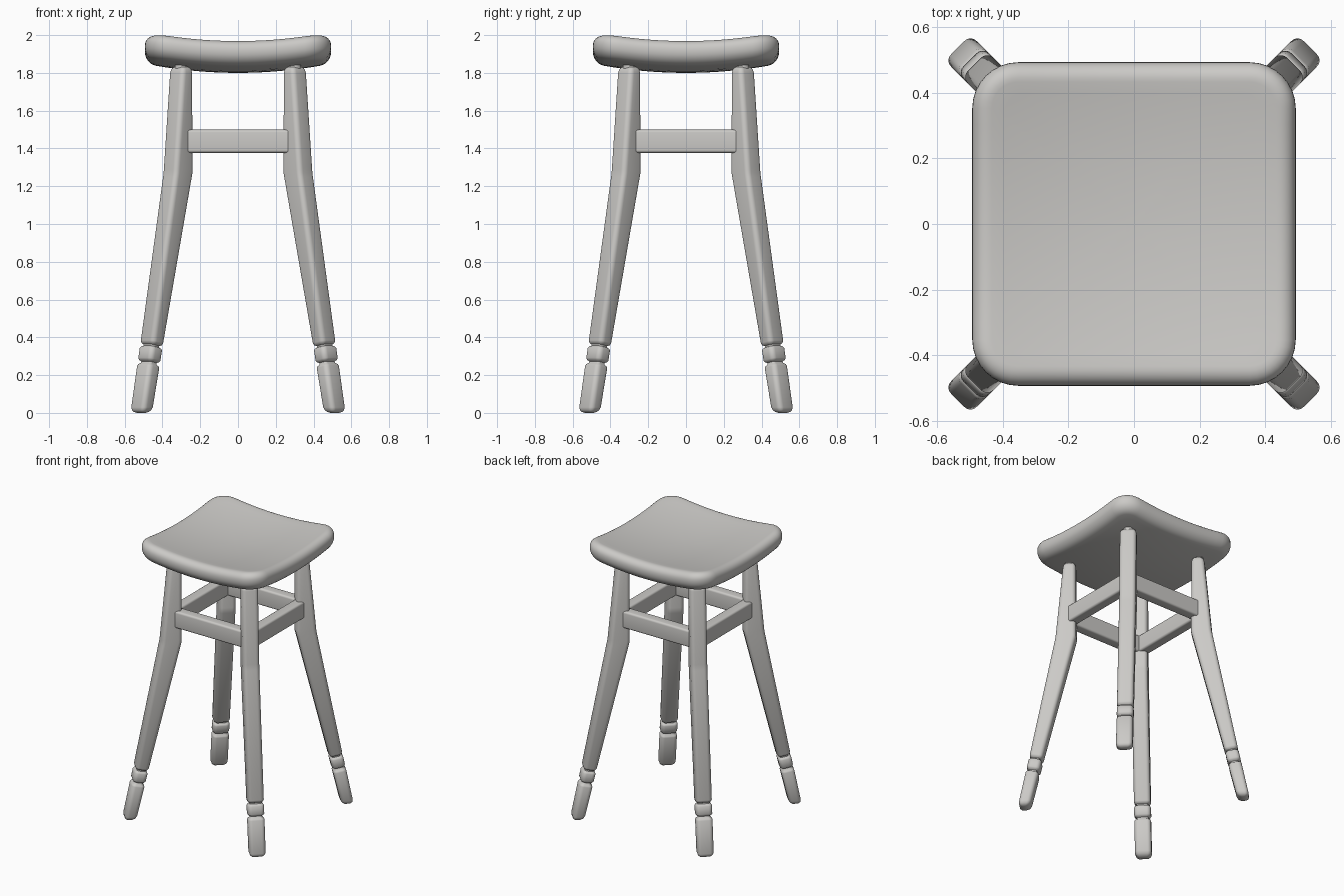
import bpy, bmesh, math
from mathutils import Vector, Matrix

cube = bpy.data.objects.get("Cube")
if cube:
    bpy.data.objects.remove(cube)

wood = bpy.data.materials.new("pale_grey")
wood.use_nodes = True
colour = (0.60, 0.59, 0.57, 1)
wood.diffuse_color = colour
wood.node_tree.nodes["Principled BSDF"].inputs["Base Color"].default_value = colour


def rounded_rect(hx, hy, r, corner=5, side=1):
    """Outline of a rounded rectangle, with straight sides cut into pieces."""
    pts = []
    for i, (sx, sy) in enumerate([(1, 1), (-1, 1), (-1, -1), (1, -1)]):
        for j in range(corner + 1):
            a = math.pi / 2 * (i + j / corner)
            pts.append(Vector((sx * (hx - r) + r * math.cos(a), sy * (hy - r) + r * math.sin(a))))
    out = []
    for i, p in enumerate(pts):
        q = pts[(i + 1) % len(pts)]
        n = side if i % (corner + 1) == corner else 1
        out += [p.lerp(q, k / n) for k in range(n)]
    return out


def loft(name, loops, angle=40):
    """Skin a stack of closed loops and cap both ends."""
    bm = bmesh.new()
    rings = [[bm.verts.new(p) for p in loop] for loop in loops]
    n = len(rings[0])
    for lo, hi in zip(rings, rings[1:]):
        for i in range(n):
            bm.faces.new((lo[i], lo[(i + 1) % n], hi[(i + 1) % n], hi[i]))
    bm.faces.new(rings[0][::-1])
    bm.faces.new(rings[-1])
    bmesh.ops.recalc_face_normals(bm, faces=bm.faces)
    return finish(name, bm, angle)


def finish(name, bm, angle=40):
    mesh = bpy.data.meshes.new(name)
    bm.to_mesh(mesh)
    bm.free()
    mesh.materials.append(wood)
    obj = bpy.data.objects.new(name, mesh)
    bpy.context.collection.objects.link(obj)
    bpy.ops.object.select_all(action='DESELECT')
    obj.select_set(True)
    bpy.context.view_layer.objects.active = obj
    bpy.ops.object.shade_smooth_by_angle(angle=math.radians(angle))
    return obj


# Dished seat with a round rim
HALF, CORNER, ROUND, THICK, BASE, DISH = 0.493, 0.14, 0.06, 0.13, 1.80, 0.2


def seat_loop(inset, z, scale=1.0):
    pts = [p * scale for p in rounded_rect(HALF - inset, HALF - inset, CORNER - inset, 8, 14)]
    return [(p.x, p.y, z + DISH * p.length_squared) for p in pts]


scales = [0.06, 0.2, 0.35, 0.5, 0.65, 0.8, 0.92]
arc = [math.pi / 2 * i / 7 for i in range(8)]
loops = [seat_loop(ROUND, BASE, s) for s in scales]
loops += [seat_loop(ROUND * (1 - math.sin(a)), BASE + ROUND * (1 - math.cos(a))) for a in arc]
loops += [seat_loop(ROUND * (1 - math.cos(a)), BASE + THICK - ROUND * (1 - math.sin(a))) for a in arc]
loops += [seat_loop(ROUND, BASE + THICK, s) for s in reversed(scales)]
loft("seat", loops)

# Legs: height, distance from the middle axis, depth
KEYS = [(0, 0.725, 0.082), (0.38, 0.643, 0.088), (1.27, 0.449, 0.137), (1.84, 0.424, 0.082)]
# Height and inset along the leg, with grooves above the foot
STEPS = [(0, 0.03), (0.005, 0.016), (0.014, 0.006), (0.03, 0),
         (0.242, 0), (0.252, 0.004), (0.259, 0.015), (0.268, 0.017), (0.274, 0.006), (0.284, 0),
         (0.336, 0), (0.345, 0.005), (0.350, 0.016), (0.358, 0.016), (0.364, 0.005), (0.376, 0),
         (1.25, 0), (1.27, 0), (1.29, 0), (1.80, 0), (1.818, 0.004), (1.828, 0.012), (1.833, 0.024)]


def leg_at(z):
    for lo, hi in zip(KEYS, KEYS[1:]):
        if z <= hi[0]:
            t = (z - lo[0]) / (hi[0] - lo[0])
            return [a + (b - a) * t for a, b in zip(lo, hi)][1:]


def leg_loops():
    result = []
    for z, inset in STEPS:
        centre, depth = leg_at(z)
        tilt = 0.2 if 0.2 < z < 0.4 else 0
        section = rounded_rect(depth / 2 - inset, 0.055 - inset, max(0.026 - inset * 0.7, 0.008))
        result.append([Vector((centre + p.x, p.y, z + tilt * p.x)) for p in section])
    return result


corners = {"back_left": 45, "back_right": 135, "front_right": 225, "front_left": 315}
for place, degrees in corners.items():
    turn = Matrix.Rotation(math.radians(degrees), 3, 'Z')
    loft(place + "_leg", [[turn @ p for p in loop] for loop in leg_loops()], 50)
    # Peg joining the leg to the seat
    bm = bmesh.new()
    spot = turn @ Vector((0.424, 0, 1.85))
    bmesh.ops.create_cone(bm, cap_ends=True, segments=20, radius1=0.035, radius2=0.035,
                          depth=0.07, matrix=Matrix.Translation(spot))
    finish(place + "_peg", bm)

# Stretchers between the legs
for place, degrees in {"front": 0, "left": 90, "back": 180, "right": 270}.items():
    turn = Matrix.Rotation(math.radians(degrees), 3, 'Z')
    bar = rounded_rect(0.038, 0.061, 0.014, 4)
    loft(place + "_stretcher",
         [[turn @ Vector((x, p.x - 0.305, 1.438 + p.y)) for p in bar] for x in (-0.295, 0.295)])
